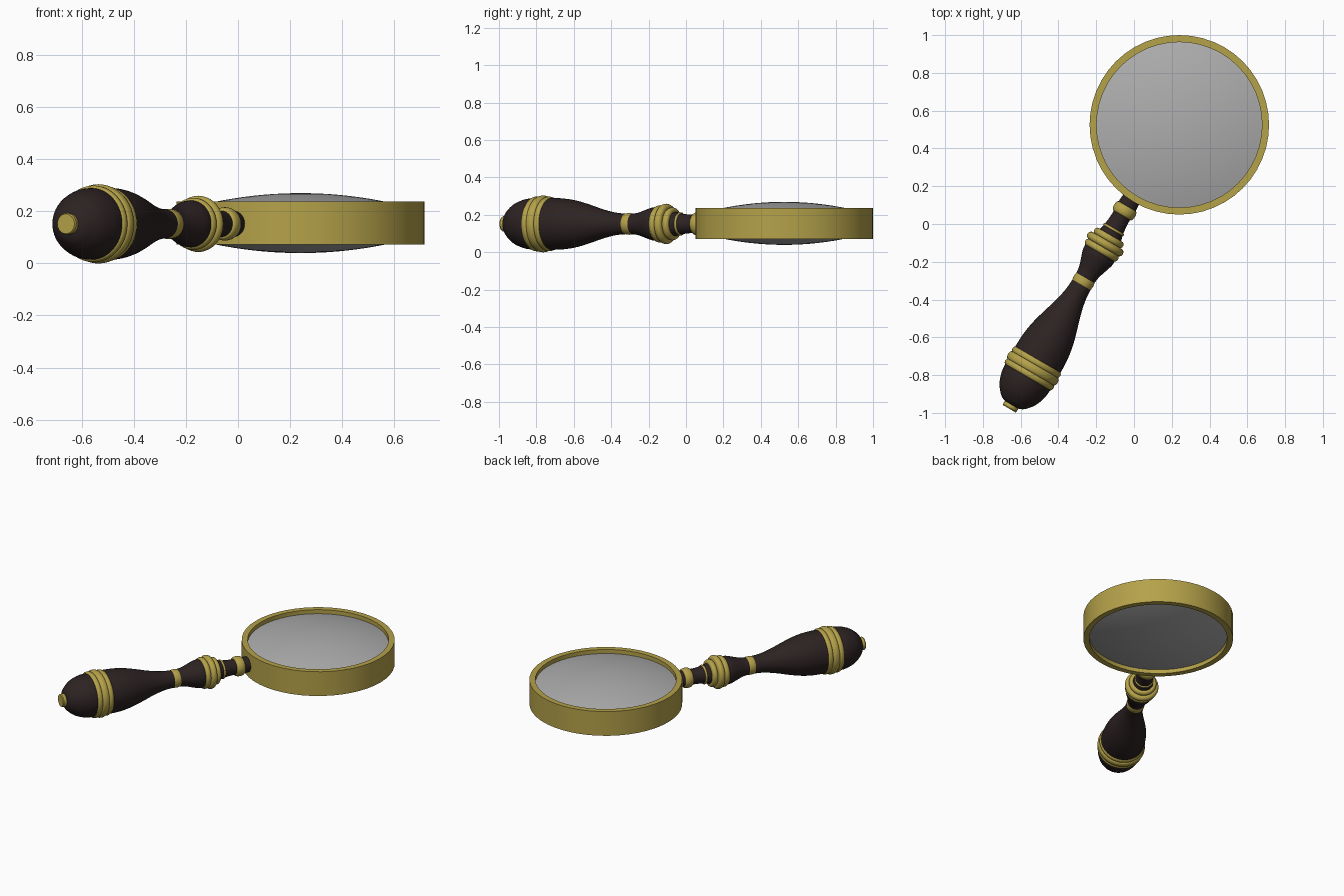
import bpy, bmesh, math
from mathutils import Vector, Matrix

if "Cube" in bpy.data.objects:
    bpy.data.objects.remove(bpy.data.objects["Cube"])


def material(name, col):
    m = bpy.data.materials.new(name)
    m.diffuse_color = (*col, 1)
    m.use_nodes = True
    m.node_tree.nodes["Principled BSDF"].inputs["Base Color"].default_value = m.diffuse_color
    return m


brass = material("brass", (0.46, 0.36, 0.068))
wood = material("dark wood", (0.026, 0.016, 0.016))
glass = material("lens grey", (0.42, 0.42, 0.42))

# handle axis: t = 0 at the ferrule, +t towards the butt end
axis = Vector((-0.503, -0.864, 0)).normalized()
handle_mat = Matrix.Translation((-0.05, 0.07, 0.151)) @ \
    Vector((0, 0, 1)).rotation_difference(axis).to_matrix().to_4x4()
lens_mat = Matrix.Translation((0.24, 0.525, 0.154))


def lathe(name, prof, mat, matrix, n=48, closed=False, angle=35):
    """Revolve (t, r) points about local z."""
    bm = bmesh.new()
    rings = []
    for t, r in prof:
        if r < 1e-6:
            rings.append([bm.verts.new((0, 0, t))] * n)
        else:
            rings.append([bm.verts.new((r * math.cos(2 * math.pi * i / n),
                                        r * math.sin(2 * math.pi * i / n), t)) for i in range(n)])
    pairs = list(zip(rings, rings[1:])) + ([(rings[-1], rings[0])] if closed else [])
    for a, b in pairs:
        for i in range(n):
            j = (i + 1) % n
            bm.faces.new(list(dict.fromkeys((a[i], a[j], b[j], b[i]))))
    bmesh.ops.recalc_face_normals(bm, faces=bm.faces)
    me = bpy.data.meshes.new(name)
    bm.to_mesh(me)
    bm.free()
    me.materials.append(mat)
    me.polygons.foreach_set("use_smooth", [True] * len(me.polygons))
    me.set_sharp_from_angle(angle=math.radians(angle))
    ob = bpy.data.objects.new(name, me)
    ob.matrix_world = matrix
    bpy.context.collection.objects.link(ob)


def smooth(pts, steps=4):
    """Catmull-Rom through the profile points."""
    p = [Vector(q) for q in pts]
    p = [2 * p[0] - p[1]] + p + [2 * p[-1] - p[-2]]
    out = []
    for a, b, c, d in zip(p, p[1:], p[2:], p[3:]):
        for k in range(steps):
            u = k / steps
            out.append(0.5 * (2 * b + (c - a) * u + (2 * a - 5 * b + 4 * c - d) * u * u
                              + (3 * b - a - 3 * c + d) * u ** 3))
    return [tuple(v) for v in out] + [tuple(p[-2])]


def turned(name, pts):
    prof = smooth(pts)
    lathe(name, [(prof[0][0], 0)] + prof + [(prof[-1][0], 0)], wood, handle_mat)


def rib(name, t0, t1, r, bulge):
    """Rounded brass band."""
    mid, half = (t0 + t1) / 2, (t1 - t0) / 2
    arc = [(mid - half * math.cos(math.pi * k / 8),
            r - bulge + bulge * math.sin(math.pi * k / 8)) for k in range(9)]
    lathe(name, [(t0, 0)] + arc + [(t1, 0)], brass, handle_mat)


# lens frame
lathe("lens_frame", [(-0.083, 0.475), (0.083, 0.475), (0.083, 0.438), (-0.083, 0.438)],
      brass, lens_mat, closed=True)

# biconvex lens
top = [(0.115 - 0.31 * r * r, r) for r in [0.441 * k / 12 for k in range(13)]]
lathe("lens", top + [(-t, r) for t, r in reversed(top)], glass, lens_mat, n=64)

# turned wooden sections of the handle
turned("neck_stub", [(-0.085, 0.048), (-0.06, 0.05), (-0.02, 0.053)])
turned("upper_neck", [(0.02, 0.05), (0.06, 0.05), (0.11, 0.056), (0.16, 0.068)])
turned("upper_bulb", [(0.25, 0.09), (0.285, 0.088), (0.33, 0.074), (0.375, 0.06), (0.42, 0.054)])
turned("grip", [(0.44, 0.054), (0.52, 0.061), (0.60, 0.079), (0.68, 0.103),
                (0.76, 0.124), (0.84, 0.136), (0.93, 0.139)])
turned("butt", [(1.0, 0.138), (1.06, 0.134), (1.12, 0.114), (1.16, 0.085), (1.18, 0.062), (1.19, 0.035)])

# brass bands: start, end, radius, bulge
bands = [("ferrule", -0.028, 0.028, 0.064, 0.012),
         ("thin_band", 0.108, 0.122, 0.062, 0.006),
         ("upper_rib_a", 0.148, 0.185, 0.088, 0.015),
         ("upper_rib_b", 0.182, 0.225, 0.108, 0.02),
         ("upper_rib_c", 0.222, 0.26, 0.1, 0.015),
         ("small_collar", 0.41, 0.455, 0.058, 0.004),
         ("lower_rib_a", 0.91, 0.945, 0.146, 0.012),
         ("lower_rib_b", 0.942, 0.988, 0.152, 0.012),
         ("lower_rib_c", 0.985, 1.02, 0.147, 0.012)]
for band in bands:
    rib(*band)

# brass end knob
lathe("end_knob", [(1.17, 0), (1.17, 0.04), (1.207, 0.042), (1.213, 0.038), (1.213, 0)],
      brass, handle_mat, n=24)
